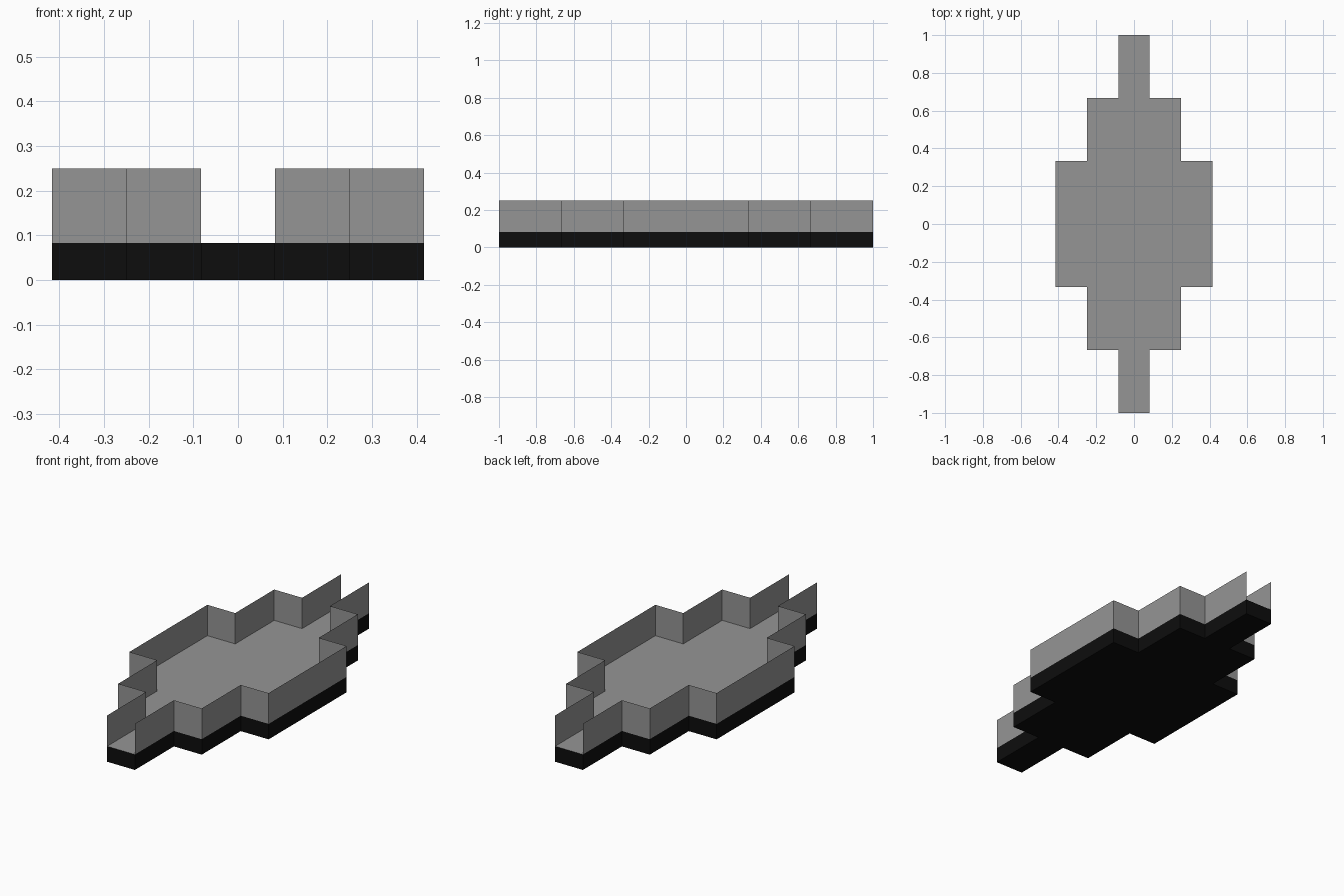
import bpy, bmesh

if "Cube" in bpy.data.objects:
    bpy.data.objects.remove(bpy.data.objects["Cube"])

FLOOR_Z, WALL_TOP = 1 / 12, 0.25


def make_material(name, rgb):
    m = bpy.data.materials.new(name)
    m.diffuse_color = (*rgb, 1)
    m.use_nodes = True
    m.node_tree.nodes["Principled BSDF"].inputs["Base Color"].default_value = m.diffuse_color
    return m


grey = make_material("stone_grey", (0.3, 0.3, 0.3))
black = make_material("black", (0.004, 0.004, 0.004))


def finish(bm, name, materials):
    mesh = bpy.data.meshes.new(name)
    bm.to_mesh(mesh)
    bm.free()
    for m in materials:
        mesh.materials.append(m)
    obj = bpy.data.objects.new(name, mesh)
    bpy.context.collection.objects.link(obj)
    return obj


# Stepped outline: one quarter, mirrored front to back, then left to right
quarter = [(1/12, 1), (1/12, 2/3), (1/4, 2/3), (1/4, 1/3), (5/12, 1/3)]
right_side = [(x, -y) for x, y in quarter] + [(x, y) for x, y in reversed(quarter)]
left_side = [(-x, y) for x, y in reversed(right_side)]

# Solid base: black below, grey floor on top
bm = bmesh.new()
bottom = bm.faces.new([bm.verts.new((x, y, 0)) for x, y in right_side + left_side])
ext = bmesh.ops.extrude_face_region(bm, geom=[bottom], use_keep_orig=True)
bmesh.ops.translate(bm, vec=(0, 0, FLOOR_Z),
                    verts=[g for g in ext["geom"] if isinstance(g, bmesh.types.BMVert)])
bmesh.ops.recalc_face_normals(bm, faces=bm.faces[:])
for f in bm.faces:
    f.material_index = 1 if f.calc_center_median().z > FLOOR_Z - 0.001 else 0
finish(bm, "base_and_floor", [black, grey])

# Paper-thin side walls, open at both narrow ends
for name, path in (("right_wall", right_side), ("left_wall", left_side)):
    bm = bmesh.new()
    low = [bm.verts.new((x, y, FLOOR_Z)) for x, y in path]
    high = [bm.verts.new((x, y, WALL_TOP)) for x, y in path]
    for i in range(len(path) - 1):
        bm.faces.new((low[i], low[i + 1], high[i + 1], high[i]))
    finish(bm, name, [grey])
